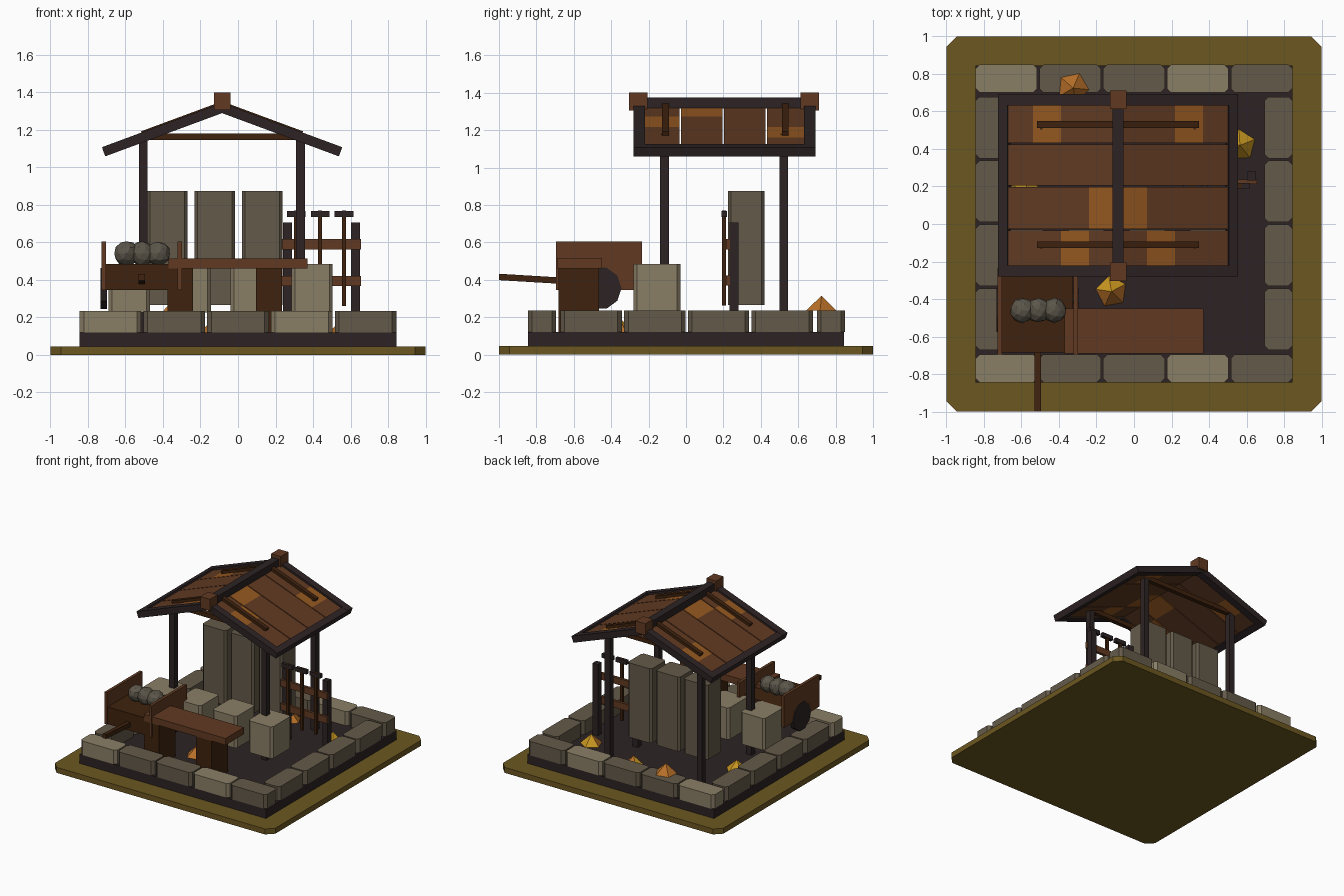
import bpy, bmesh, math, random
from mathutils import Matrix, Vector

if "Cube" in bpy.data.objects:
    bpy.data.objects.remove(bpy.data.objects["Cube"])

random.seed(4)


def srgb(r, g, b):
    f = lambda c: c / 12.92 if c <= 0.04045 else ((c + 0.055) / 1.055) ** 2.4
    return (f(r / 255), f(g / 255), f(b / 255), 1)


COLOURS = {
    "olive grass": (108, 87, 32), "dark timber": (45, 35, 36),
    "dark stone": (100, 90, 73), "light stone": (138, 126, 102),
    "brown wood": (97, 58, 34), "deep brown wood": (62, 34, 14),
    "orange wood": (148, 88, 32), "gold ore": (200, 150, 32),
    "grey rock": (92, 86, 74), "orange ore": (184, 112, 40),
}
MAT = {}
for n, c in COLOURS.items():
    MAT[n] = bpy.data.materials.new(n)
    MAT[n].diffuse_color = srgb(*c)


def finish(bm, name, mats, loc=(0, 0, 0), rot=(0, 0, 0)):
    bmesh.ops.recalc_face_normals(bm, faces=bm.faces)
    me = bpy.data.meshes.new(name)
    bm.to_mesh(me)
    bm.free()
    for m in mats:
        me.materials.append(MAT[m])
    ob = bpy.data.objects.new(name, me)
    ob.location, ob.rotation_euler = loc, rot
    bpy.context.collection.objects.link(ob)
    return ob


def box_mesh(size, bevel=0):
    """Box whose upright edges can be chamfered."""
    bm = bmesh.new()
    bmesh.ops.create_cube(bm, size=1, matrix=Matrix.Diagonal((*size, 1)))
    if bevel:
        up = [e for e in bm.edges
              if abs(e.verts[0].co.z - e.verts[1].co.z) > 1e-6]
        bmesh.ops.bevel(bm, geom=up, offset=bevel, segments=1, affect='EDGES')
    return bm


def box(name, mat, x, y, z, bevel=0, rot=(0, 0, 0)):
    """Box from (min, max) ranges."""
    size = [b - a for a, b in (x, y, z)]
    loc = [(a + b) / 2 for a, b in (x, y, z)]
    return finish(box_mesh(size, bevel), name, [mat], loc, rot)


# Ground plate and dark floor
box("ground_plate", "olive grass", (-1, 1), (-1, 1), (0, 0.045), 0.055)
box("floor_slab", "dark timber", (-0.845, 0.845), (-0.845, 0.845), (0.045, 0.12))

# Kerb of stones
for y in (-0.77, 0.775):
    for i, tone in enumerate(("light", "dark", "dark", "light", "dark")):
        x = -0.68 + i * 0.34
        box("kerb_stone", tone + " stone", (x - 0.164, x + 0.164),
            (y - 0.075, y + 0.075), (0.12, 0.235), 0.022)
for x in (-0.77, 0.77):
    for i in range(4):
        y = -0.507 + i * 0.3405
        box("kerb_stone", "dark stone", (x - 0.075, x + 0.075),
            (y - 0.164, y + 0.164), (0.12, 0.235), 0.022)

# Tall slabs and the row of cut blocks
for x in (-0.378, -0.125, 0.13):
    box("tall_slab", "dark stone", (x - 0.108, x + 0.108), (0.225, 0.42),
        (0.265, 0.875), 0.016)
for x in (-0.58, -0.255, 0.07, 0.395):
    box("cut_block", "light stone", (x - 0.11, x + 0.11), (-0.28, -0.03),
        (0.225, 0.485), 0.018)

# Shelter posts and tie beams
RX, RZ, SLOPE = -0.085, 1.317, 0.37
ANG = math.atan(SLOPE)
for y in (-0.115, 0.522):
    for x in (-0.505, 0.333):
        box("shelter_post", "dark timber", (x - 0.023, x + 0.023),
            (y - 0.023, y + 0.023), (0.12, 1.16))
    box("tie_beam", "deep brown wood", (-0.5, 0.33), (y - 0.018, y + 0.018),
        (1.145, 1.18))


def on_slope(name, mats, s, d0, d1, y0, y1, thick, lift=0, accent=None):
    """Board following a roof slope between distances d0 and d1 from the ridge."""
    length = (d1 - d0) / math.cos(ANG)
    bm = box_mesh((length, y1 - y0, thick))
    if accent is not None:
        for k in (-0.25, 0, 0.25):
            bmesh.ops.bisect_plane(bm, geom=bm.verts[:] + bm.edges[:] + bm.faces[:],
                                   plane_co=(k * length, 0, 0), plane_no=(1, 0, 0))
        for f in bm.faces:
            t = s * f.calc_center_median().x / length + 0.5
            f.material_index = int(min(3, max(0, t * 4)) == t * 4 and int(t * 4) == accent)
    d = (d0 + d1) / 2
    loc = (RX + s * (d + lift * math.sin(ANG)), (y0 + y1) / 2,
           RZ - SLOPE * d + lift * math.cos(ANG))
    finish(bm, name, mats, loc, (0, s * ANG, 0))


# Roof planks with orange patches, rafters, eaves and battens
PLANKS = ((-0.225, -0.034, 1), (-0.026, 0.196, 0), (0.204, 0.424, 3), (0.432, 0.64, 2))
for s in (-1, 1):
    for y0, y1, accent in PLANKS:
        on_slope("roof_plank", ["brown wood", "orange wood"], s, 0.0, 0.6,
                 y0, y1, 0.022, 0, accent)
    for y in (-0.25, 0.662):
        on_slope("gable_rafter", ["dark timber"], s, -0.005, 0.63, y - 0.03, y + 0.03, 0.052)
    on_slope("eave_beam", ["dark timber"], s, 0.582, 0.632, -0.28, 0.692, 0.05)
    for y in (-0.11, 0.53):
        on_slope("roof_batten", ["deep brown wood"], s, 0.0, 0.42,
                 y - 0.018, y + 0.018, 0.03, 0.018)

# Ridge beam and its end blocks
box("ridge_beam", "dark timber", (RX - 0.03, RX + 0.03), (-0.22, 0.63), (1.315, 1.375))
for y in (-0.255, 0.662):
    box("ridge_end_block", "brown wood", (RX - 0.044, RX + 0.044),
        (y - 0.05, y + 0.05), (1.305, 1.4))

# Workbench
box("bench_top", "brown wood", (-0.37, 0.37), (-0.69, -0.45), (0.46, 0.515))
for x0, x1 in ((-0.375, -0.24), (0.095, 0.235)):
    box("bench_leg", "deep brown wood", (x0, x1), (-0.682, -0.465), (0.12, 0.46))

# Handcart
box("cart_body", "deep brown wood", (-0.705, -0.325), (-0.685, -0.28), (0.345, 0.485))
for x in (-0.715, -0.31):
    box("cart_side_panel", "brown wood", (x - 0.012, x + 0.012), (-0.695, -0.235),
        (0.345, 0.605))
    bm = bmesh.new()
    bmesh.ops.create_cone(bm, cap_ends=True, segments=10, radius1=0.115, radius2=0.115,
                          depth=0.035)
    finish(bm, "cart_wheel", ["dark timber"], (x, -0.46, 0.355), (0, math.pi / 2, 0))
box("cart_handle", "deep brown wood", (-0.53, -0.496), (-1.0, -0.67), (0.388, 0.422),
    rot=(-0.06, 0, 0))

# Rocks loaded in the cart
for x in (-0.595, -0.51, -0.425):
    bm = bmesh.new()
    bmesh.ops.create_icosphere(bm, subdivisions=2, radius=0.068)
    for v in bm.verts:
        v.co *= random.uniform(0.93, 1.04)
    finish(bm, "cart_rock", ["grey rock"], (x, -0.46, 0.54))

# Tool rack
for x in (0.265, 0.627):
    box("rack_post", "dark timber", (x - 0.024, x + 0.024), (0.232, 0.28), (0.12, 0.705))
for z in (0.395, 0.59):
    box("rack_rail", "brown wood", (0.235, 0.656), (0.214, 0.236), (z - 0.027, z + 0.027))
for x in (0.31, 0.438, 0.565):
    box("tool_handle", "deep brown wood", (x - 0.011, x + 0.011), (0.193, 0.215), (0.262, 0.77))
    box("tool_head", "dark timber", (x - 0.05, x + 0.05), (0.19, 0.218), (0.735, 0.768))

# Ore nuggets: five-sided pyramids with mixed faces
ORE = ((-0.12, -0.36, 0.12, 0), (0.565, 0.42, 0.12, 1), (0.09, 0.55, 0.12, 0),
       (-0.58, 0.17, 0.12, 1), (-0.325, 0.725, 0.235, 2))
for x, y, z, kind in ORE:
    bm = bmesh.new()
    bmesh.ops.create_cone(bm, cap_ends=True, segments=5, radius1=0.085, radius2=0,
                          depth=0.08)
    for f in bm.faces:
        c = f.calc_center_median()
        f.material_index = (int(c.x < 0), int(c.y > -0.03), 0)[kind]
    finish(bm, "ore_nugget", ["orange ore", "gold ore"], (x, y, z + 0.04),
           (0, 0, x * 9))

for m in bpy.data.materials:
    if m.users and not m.is_grease_pencil:
        m.use_nodes = True
        m.node_tree.nodes["Principled BSDF"].inputs["Base Color"].default_value = m.diffuse_color
